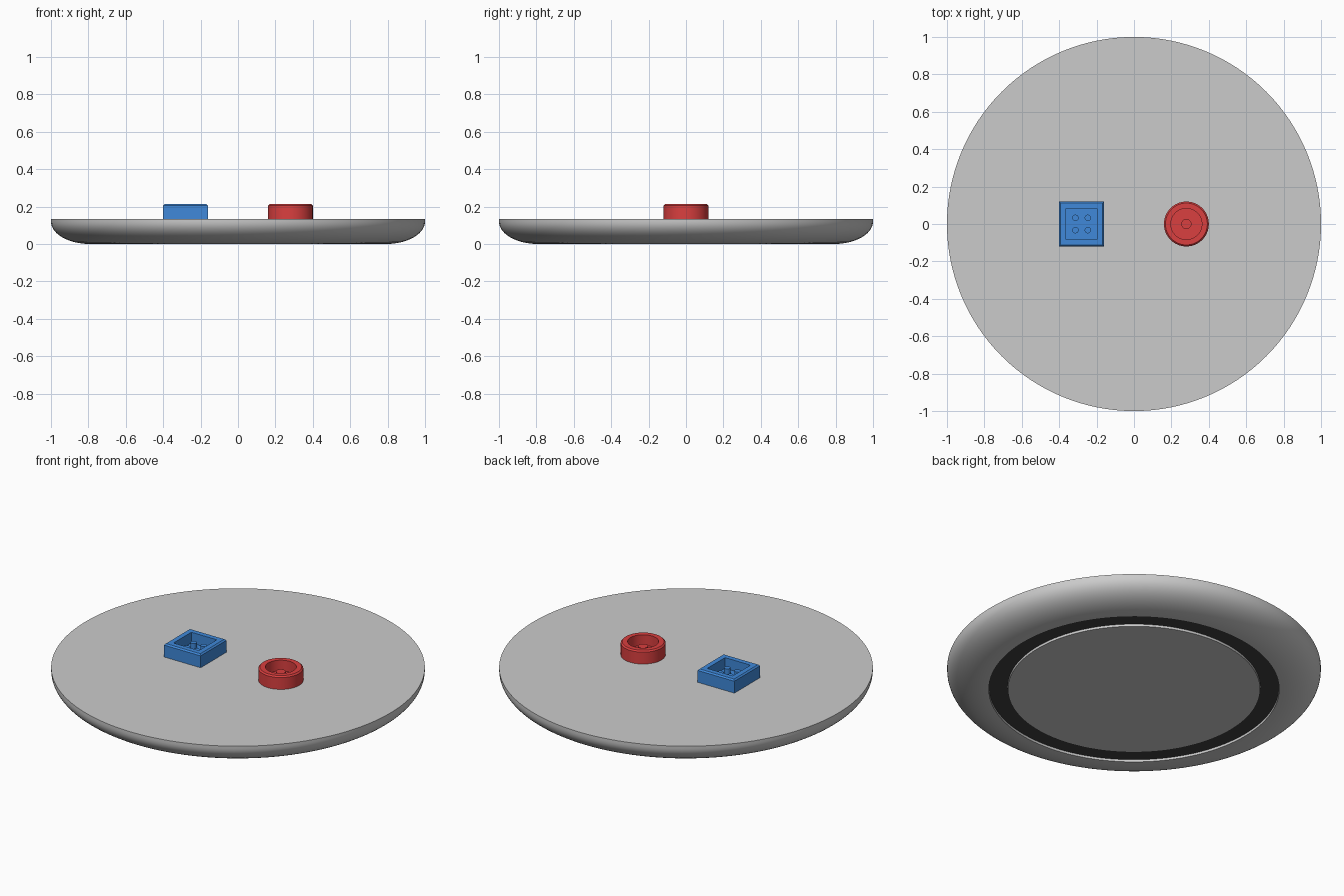
import bpy, math

if "Cube" in bpy.data.objects:
    bpy.data.objects.remove(bpy.data.objects["Cube"])

TOP = 0.135          # upper face of the disc
RIM = 0.213          # upper edge of the sockets
FLOOR = 0.15         # socket floor
PIN = 0.186          # pin tips


def material(name, rgb):
    m = bpy.data.materials.new(name)
    m.diffuse_color = (*rgb, 1)
    m.use_nodes = True
    m.node_tree.nodes["Principled BSDF"].inputs["Base Color"].default_value = m.diffuse_color
    return m


def lathe(name, profile, sides, at=(0, 0), mat=None, turn=0.0, angle=30):
    """Revolve an (r, z) profile that starts and ends on the axis, or a closed loop."""
    verts, rings = [], []
    for r, z in profile:
        if r == 0:
            rings.append([len(verts)] * sides)
            verts.append((0, 0, z))
        else:
            rings.append([len(verts) + i for i in range(sides)])
            for i in range(sides):
                a = turn + 2 * math.pi * i / sides
                verts.append((r * math.cos(a), r * math.sin(a), z))
    pairs = list(zip(rings, rings[1:]))
    if profile[0][0] != 0:
        pairs.append((rings[-1], rings[0]))
    faces = []
    for a, b in pairs:
        for i in range(sides):
            j = (i + 1) % sides
            faces.append(list(dict.fromkeys((a[i], a[j], b[j], b[i]))))
    mesh = bpy.data.meshes.new(name)
    mesh.from_pydata(verts, [], faces)
    ob = bpy.data.objects.new(name, mesh)
    bpy.context.collection.objects.link(ob)
    ob.location = (at[0], at[1], 0)
    if mat:
        mesh.materials.append(mat)
    bpy.ops.object.select_all(action='DESELECT')
    ob.select_set(True)
    bpy.context.view_layer.objects.active = ob
    bpy.ops.object.shade_smooth_by_angle(angle=math.radians(angle))
    return ob


blue = material("blue", (0.05, 0.25, 0.7))
red = material("red", (0.7, 0.05, 0.05))
black = material("black", (0.05, 0.05, 0.05))

# disc body: raised centre pad, groove, rounded underside, flat top
curve = [(0.79 + 0.21 * math.sin(t), 0.12 - 0.12 * math.cos(t))
         for t in (math.pi / 2 * i / 14 for i in range(15))]
lathe("disc_body", [(0, 0), (0.675, 0), (0.675, 0.016), (0.777, 0.016), (0.777, 0)]
      + curve + [(1, TOP), (0, TOP)], 128)

# dark foot ring in the groove
lathe("foot_ring", [(0.676, 0.013), (0.776, 0.013), (0.776, 0.017), (0.676, 0.017)],
      128, mat=black)


def socket(name, x, sides, mat, pins, pin_r):
    k = 1 / math.cos(math.pi / sides) if sides == 4 else 1
    shell = [(0, TOP - 0.005), (0.12, TOP - 0.005), (0.12, RIM - 0.008), (0.112, RIM),
             (0.083, RIM), (0.083, FLOOR), (0, FLOOR)]
    lathe(name, [(r * k, z) for r, z in shell], sides, (x, 0), mat, math.pi / 4)
    for n, (px, py) in enumerate(pins):
        lathe(f"{name}_pin_{n + 1}", [(0, FLOOR - 0.005), (pin_r, FLOOR - 0.005),
              (pin_r, PIN), (0, PIN)], 24, (x + px, py), mat)


# square socket with four pins, round socket with one
s = 0.033
socket("square_socket", -0.28, 4, blue, [(a, b) for a in (-s, s) for b in (-s, s)], 0.017)
socket("round_socket", 0.28, 64, red, [(0, 0)], 0.027)
